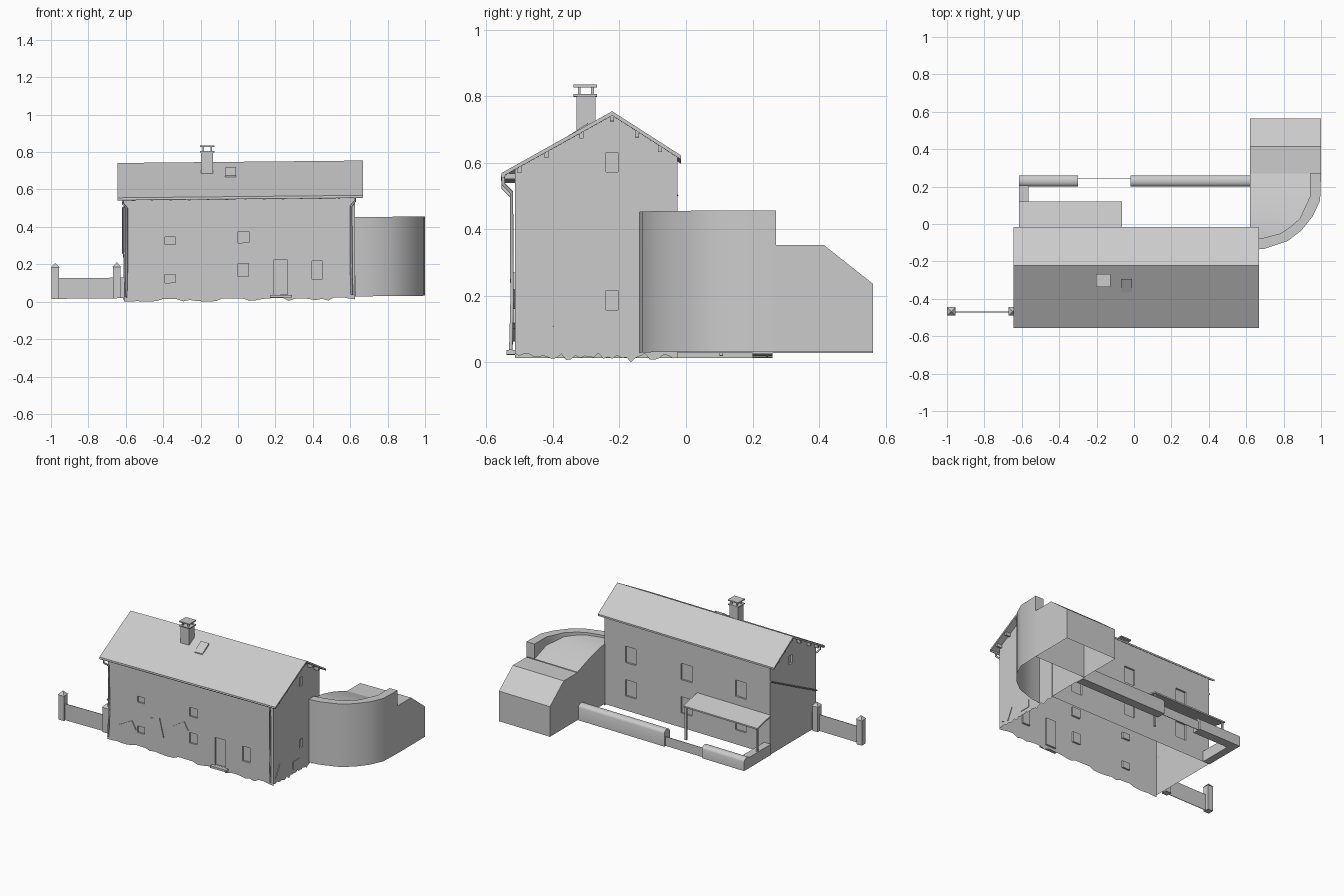
import bpy, bmesh, random
from math import sin, cos, pi, radians

if "Cube" in bpy.data.objects:
    bpy.data.objects.remove(bpy.data.objects["Cube"])

random.seed(4)
SLOPE = 0.01  # the ground rises slightly to the right


def mesh(name, verts, faces, smooth=False, fix=True):
    me = bpy.data.meshes.new(name)
    me.from_pydata([(x, y, z + SLOPE * x) for x, y, z in verts], [], faces)
    if fix:
        bm = bmesh.new()
        bm.from_mesh(me)
        bmesh.ops.recalc_face_normals(bm, faces=bm.faces)
        bm.to_mesh(me)
        bm.free()
    ob = bpy.data.objects.new(name, me)
    bpy.context.collection.objects.link(ob)
    if smooth:
        bpy.ops.object.select_all(action='DESELECT')
        ob.select_set(True)
        bpy.context.view_layer.objects.active = ob
        bpy.ops.object.shade_smooth_by_angle(angle=radians(35))
    return ob


def prism(name, prof, x0, x1, **kw):
    """Extrude a (y, z) profile along x."""
    n = len(prof)
    v = [(x, y, z) for x in (x0, x1) for y, z in prof]
    f = [(i, (i + 1) % n, n + (i + 1) % n, n + i) for i in range(n)]
    return mesh(name, v, f + [tuple(range(n)), tuple(range(n, 2 * n))], **kw)


def box(name, x0, x1, y0, y1, z0, z1):
    return prism(name, [(y0, z0), (y1, z0), (y1, z1), (y0, z1)], x0, x1)


def open_bottom(ob):
    bm = bmesh.new()
    bm.from_mesh(ob.data)
    bm.normal_update()
    low = min(v.co.z for v in bm.verts)
    gone = [f for f in bm.faces if f.normal.z < -0.9 and f.calc_center_median().z < low + 0.02]
    bmesh.ops.delete(bm, geom=gone, context='FACES')
    bm.to_mesh(ob.data)
    bm.free()


def pipe(name, pts, r):
    cu = bpy.data.curves.new(name, 'CURVE')
    cu.dimensions = '3D'
    cu.bevel_depth, cu.bevel_resolution, cu.use_fill_caps = r, 1, True
    sp = cu.splines.new('POLY')
    sp.points.add(len(pts) - 1)
    for p, (x, y, z) in zip(sp.points, pts):
        p.co = (x, y, z + SLOPE * x, 1)
    ob = bpy.data.objects.new(name, cu)
    bpy.context.collection.objects.link(ob)


def patch(name, u, z, w, h, deg, side):
    """Thin tilted panel fixed on the front or right wall."""
    a = radians(deg)
    c = [(u + p * cos(a) - q * sin(a), z + p * sin(a) + q * cos(a))
         for p, q in ((-w / 2, -h / 2), (w / 2, -h / 2), (w / 2, h / 2), (-w / 2, h / 2))]
    if side == 'front':
        v = [(p, y, q) for y in (-0.521, FY) for p, q in c]
    else:
        v = [(x, p, q) for x in (0.629, RX) for p, q in c]
    mesh(name, v, [(0, 1, 2, 3), (4, 5, 6, 7)] + [(i, (i + 1) % 4, 4 + (i + 1) % 4, 4 + i) for i in range(4)])


# House body
LX, RX, FY, BY, RIDGE = -0.61, 0.625, -0.515, -0.025, -0.222
house = prism('house_walls', [(FY, 0.018), (BY, 0.018), (BY, 0.612), (RIDGE, 0.738), (FY, 0.576)], LX, RX)

# Window and door recesses
D = 0.012
cuts = []
for x0, x1, z0, z1 in ((-0.39, -0.335, 0.31, 0.35), (-0.39, -0.335, 0.105, 0.15), (0, 0.06, 0.315, 0.375),
                       (0, 0.055, 0.135, 0.205), (0.19, 0.265, 0.035, 0.22), (0.395, 0.45, 0.115, 0.215)):
    cuts.append((x0, x1, FY - 0.05, FY + D, z0, z1))
for x in (-0.39, 0.014, 0.43):
    for z in (0.17, 0.395):
        cuts.append((x - 0.04, x + 0.04, BY - D, BY + 0.05, z - 0.055, z + 0.055))
for z0, z1 in ((0.565, 0.625), (0.15, 0.21)):
    cuts.append((RX - D, RX + 0.05, -0.24, -0.205, z0, z1))
cuts.append((LX - 0.05, LX + D, -0.26, -0.225, 0.545, 0.605))
v, f = [], []
for x0, x1, y0, y1, z0, z1 in cuts:
    b = len(v)
    v += [(x, y, z) for x in (x0, x1) for y in (y0, y1) for z in (z0, z1)]
    f += [tuple(b + i for i in q) for q in ((0, 1, 3, 2), (4, 6, 7, 5), (0, 4, 5, 1), (2, 3, 7, 6), (0, 2, 6, 4), (1, 5, 7, 3))]
cutter = mesh('opening_cutter', v, f)
mod = house.modifiers.new('openings', 'BOOLEAN')
mod.object, mod.operation, mod.solver = cutter, 'DIFFERENCE', 'EXACT'
bpy.context.view_layer.objects.active = house
bpy.ops.object.modifier_apply(modifier=mod.name)
bpy.data.objects.remove(cutter)
open_bottom(house)

# Roof slab, skylight
prism('roof', [(-0.555, 0.562), (RIDGE, 0.748), (-0.015, 0.615), (-0.015, 0.603), (RIDGE, 0.735), (-0.555, 0.550)], -0.645, 0.668)
roof_z = lambda y: 0.748 + (y - RIDGE) * 0.5586
prism('skylight', [(y, roof_z(y) + d) for y, d in ((-0.365, -0.003), (-0.365, 0.006), (-0.295, 0.012), (-0.295, -0.003))], -0.07, -0.01)

# Rafter ends at the front, purlin ends on both gables
for i in range(12):
    x = -0.56 + i * 0.1
    box('rafter_end', x - 0.006, x + 0.006, -0.545, FY, 0.545, 0.562)
for y in (-0.50, -0.42, -0.315, RIDGE, -0.147, -0.078):
    z = roof_z(y) if y <= RIDGE else 0.748 - (y - RIDGE) * 0.6425
    for x0, x1 in ((LX - 0.028, LX), (RX, RX + 0.035)):
        box('purlin_end', x0, x1, y - 0.006, y + 0.006, z - 0.03, z - 0.008)

# Gutter, downpipes and slanted bar on the left gable
pipe('front_gutter', [(-0.645, -0.55, 0.554), (0.665, -0.55, 0.554)], 0.007)
for x, s in ((-0.595, -1), (0.605, 1)):
    pipe('downpipe', [(x + 0.02 * s, -0.55, 0.55), (x + 0.02 * s, -0.55, 0.53), (x, -0.525, 0.505),
                      (x, -0.523, 0.18), (x + 0.004 * s, -0.527, 0.03)], 0.006)
pipe('gable_bar', [(LX - 0.004, BY, 0.51), (LX - 0.004, FY, 0.265)], 0.005)

# Chimney with two cap plates
box('chimney_shaft', -0.197, -0.133, -0.33, -0.272, 0.66, 0.80)
box('chimney_rim', -0.202, -0.125, -0.338, -0.267, 0.80, 0.807)
box('chimney_cap', -0.202, -0.125, -0.338, -0.267, 0.828, 0.836)
for x in (-0.185, -0.143):
    for y in (-0.321, -0.281):
        box('chimney_cap_post', x - 0.004, x + 0.004, y - 0.004, y + 0.004, 0.805, 0.83)

# Tilted panels on the walls, doorstep
for u, z, w, h, d in ((-0.46, 0.122, 0.11, 0.065, 28), (-0.24, 0.175, 0.07, 0.13, 14), (-0.07, 0.215, 0.11, 0.06, 32)):
    patch('front_wall_panel', u, z, w, h, d, 'front')
patch('side_wall_panel', -0.445, 0.078, 0.06, 0.095, -27, 'right')
patch('side_wall_panel', -0.275, 0.065, 0.07, 0.05, 0, 'right')
box('doorstep', 0.17, 0.29, -0.54, FY, 0.02, 0.034)

# Ragged plaster edge at the foot of the front and right walls
n = 36
for name, place in (('front_ragged_edge', lambda t: (LX + (RX - LX) * t, FY - 0.002)),
                    ('side_ragged_edge', lambda t: (RX + 0.002, FY + (BY - FY) * t))):
    pts = [place(i / (n - 1)) for i in range(n)]
    v = [(x, y, 0.03) for x, y in pts]
    v += [(x, y, max(random.uniform(0.0, 0.022), -SLOPE * x)) for x, y in pts]
    if name == 'side_ragged_edge':
        v[n + 25] = (v[25][0], v[25][1], -SLOPE * v[25][0])
    mesh(name, v, [(i, i + 1, n + i + 1, n + i) for i in range(n - 1)])

# Curved annex: outer wall, parapet and rising deck
outer = [(0.62, -0.14), (0.70, -0.132), (0.82, -0.092), (0.895, -0.035), (0.955, 0.04), (0.995, 0.125), (1.0, 0.27)]
inner = [(0.62, -0.085), (0.69, -0.075), (0.785, -0.05), (0.84, -0.012), (0.887, 0.03), (0.94, 0.145), (0.94, 0.27)]
deck = lambda y: 0.345 + 0.085 * sin(min(1, (0.27 - y) / 0.36) * pi / 2)
m = len(outer)
v = [(x, y, 0.022) for x, y in outer] + [(x, y, 0.446) for x, y in outer]
v += [(x, y, 0.446) for x, y in inner] + [(x, y, deck(y)) for x, y in inner]
v += [(0.62, y, deck(y)) for x, y in inner] + [(0.62, y, 0.022) for x, y in inner]
f = [(r * m + i, r * m + i + 1, (r + 1) * m + i + 1, (r + 1) * m + i) for r in (0, 1, 2, 4) for i in range(m - 1)]
f += [(3 * m + i, 3 * m + i + 1, 4 * m + i + 1, 4 * m + i) for i in range(1, m - 1)] + [(3 * m, 3 * m + 1, 4 * m + 1)]
v.append((1.0, 0.27, 0.345))
f.append((2 * m - 1, 3 * m - 1, 4 * m - 1, 6 * m))
mesh('curved_annex', v, f, smooth=True)

# Low annex behind it
low = prism('low_annex', [(0.27, 0.022), (0.563, 0.022), (0.563, 0.225), (0.415, 0.342), (0.27, 0.342)], 0.62, 1.0)
open_bottom(low)

# Back canopy and posts
prism('back_canopy', [(BY, 0.285), (0.12, 0.252), (0.12, 0.242), (BY, 0.275)], -0.615, -0.065)
for x in (-0.605, -0.075):
    box('canopy_post', x - 0.006, x + 0.006, 0.1, 0.112, 0.02, 0.25)


# Yard walls with rounded coping
def coping(z0, z1, y0=0.2, y1=0.26):
    c, r = (y0 + y1) / 2, (y1 - y0) / 2
    return [(y0, z0), (y1, z0)] + [(c + r * cos(a * pi / 6), z1 - r * 0.7 + r * 0.7 * sin(a * pi / 6)) for a in range(7)]


prism('long_yard_wall', coping(0.018, 0.125), -0.02, 0.62, smooth=True)
prism('short_yard_wall', coping(0.018, 0.1), -0.615, -0.3, smooth=True)
box('side_yard_wall', -0.615, -0.565, BY, 0.21, 0.018, 0.09)
box('yard_gate', -0.3, -0.02, 0.242, 0.246, 0.018, 0.08)

# Front gate wall with two capped pillars
box('gate_wall', -0.96, LX, -0.472, -0.468, 0.025, 0.135)
for x in (-0.977, -0.648):
    y = -0.467
    box('gate_pillar', x - 0.02, x + 0.02, y - 0.02, y + 0.02, 0.025, 0.193)
    v = [(x + a * 0.023, y + b * 0.023, 0.193) for a, b in ((-1, -1), (1, -1), (1, 1), (-1, 1))] + [(x, y, 0.218)]
    mesh('pillar_cap', v, [(0, 1, 2, 3)] + [(i, (i + 1) % 4, 4) for i in range(4)])
